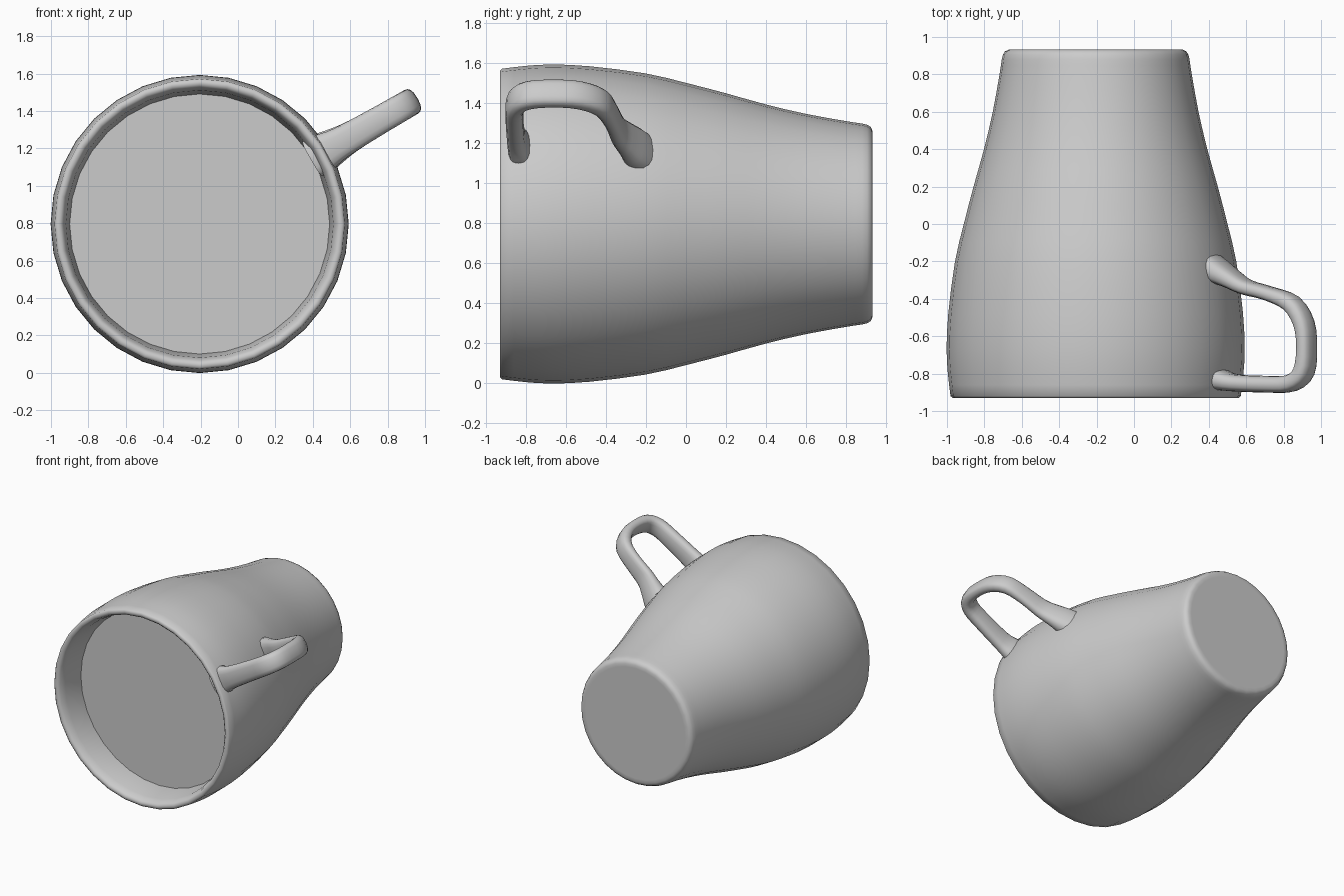
import bpy, bmesh, math
from mathutils import Vector, Matrix

if "Cube" in bpy.data.objects:
    bpy.data.objects.remove(bpy.data.objects["Cube"])

CENTRE = Vector((-0.205, 0, 0.796))
SIDES = 32


def smooth_path(pts, steps):
    """Catmull-Rom interpolation through tuples of any length."""
    p = [Vector(q) for q in pts]
    p = [2 * p[0] - p[1]] + p + [2 * p[-1] - p[-2]]
    out = []
    for i in range(1, len(p) - 2):
        a, b, c, d = p[i - 1:i + 3]
        for s in range(steps):
            t = s / steps
            out.append(0.5 * (2 * b + (c - a) * t + (2 * a - 5 * b + 4 * c - d) * t**2
                              + (3 * b - a - 3 * c + d) * t**3))
    return out + [p[-2]]


def skin(name, rings, angle):
    """Join closed rings of points into a capped tube."""
    bm = bmesh.new()
    vs = [[bm.verts.new(q) for q in ring] for ring in rings]
    n = len(vs[0])
    for a, b in zip(vs, vs[1:]):
        for i in range(n):
            j = (i + 1) % n
            bm.faces.new((a[i], a[j], b[j], b[i]))
    bm.faces.new(vs[0])
    bm.faces.new(vs[-1])
    bmesh.ops.recalc_face_normals(bm, faces=bm.faces)
    me = bpy.data.meshes.new(name)
    bm.to_mesh(me)
    bm.free()
    ob = bpy.data.objects.new(name, me)
    bpy.context.collection.objects.link(ob)
    ob.location = CENTRE
    bpy.ops.object.select_all(action='DESELECT')
    ob.select_set(True)
    bpy.context.view_layer.objects.active = ob
    bpy.ops.object.shade_smooth_by_angle(angle=math.radians(angle))
    return ob


def circle(r, y):
    return [(r * math.cos(2 * math.pi * i / SIDES), y, r * math.sin(2 * math.pi * i / SIDES))
            for i in range(SIDES)]


# Cup body: (radius, y) from the inner floor, round the rim, to the base
inner = [(0.40, 0.85), (0.46, 0.80), (0.55, 0.40), (0.64, 0.0), (0.685, -0.4),
         (0.695, -0.70), (0.715, -0.87), (0.73, -0.915), (0.745, -0.93), (0.765, -0.93)]
outer = smooth_path([(0.776, -0.92), (0.79, -0.80), (0.797, -0.67), (0.788, -0.48),
                     (0.752, -0.2), (0.705, 0.0), (0.653, 0.2), (0.597, 0.4),
                     (0.55, 0.6), (0.514, 0.8), (0.502, 0.88)], 2)
base = [(0.496, 0.905), (0.485, 0.923), (0.465, 0.932), (0.44, 0.932)]
skin("cup_body", [circle(q[0], q[1]) for q in inner + outer + base], 50)

# Flat drink surface just inside the rim
skin("drink_surface", [circle(0.70, -0.70), circle(0.70, -0.69)], 30)

# Handle: (distance from axis, y, half thickness, half width) along its loop
loop = smooth_path([(0.70, -0.82, 0.07, 0.11), (0.78, -0.835, 0.055, 0.10),
                    (0.87, -0.85, 0.046, 0.084), (1.08, -0.857, 0.045, 0.076),
                    (1.21, -0.85, 0.046, 0.074), (1.285, -0.79, 0.047, 0.073),
                    (1.303, -0.66, 0.042, 0.073), (1.285, -0.53, 0.045, 0.073),
                    (1.21, -0.425, 0.046, 0.073), (1.07, -0.372, 0.038, 0.075),
                    (0.93, -0.338, 0.041, 0.082), (0.84, -0.295, 0.05, 0.095),
                    (0.76, -0.255, 0.065, 0.11), (0.69, -0.225, 0.08, 0.115)], 3)
rings = []
for i, q in enumerate(loop):
    a, b = loop[max(i - 1, 0)], loop[min(i + 1, len(loop) - 1)]
    t = Vector((b[0] - a[0], b[1] - a[1])).normalized()
    ring = []
    for k in range(16):
        c, s = math.cos(k * math.pi / 8), math.sin(k * math.pi / 8)
        # rounded-box cross-section
        u = math.copysign(abs(c) ** 0.75, c) * q[2]
        w = math.copysign(abs(s) ** 0.75, s) * q[3]
        ring.append(Vector((q[0] - t.y * u, q[1] + t.x * u, w)))
    rings.append(ring)
tilt = Matrix.Rotation(math.radians(-30), 3, 'Y')
skin("handle", [[tilt @ v for v in ring] for ring in rings], 60)
